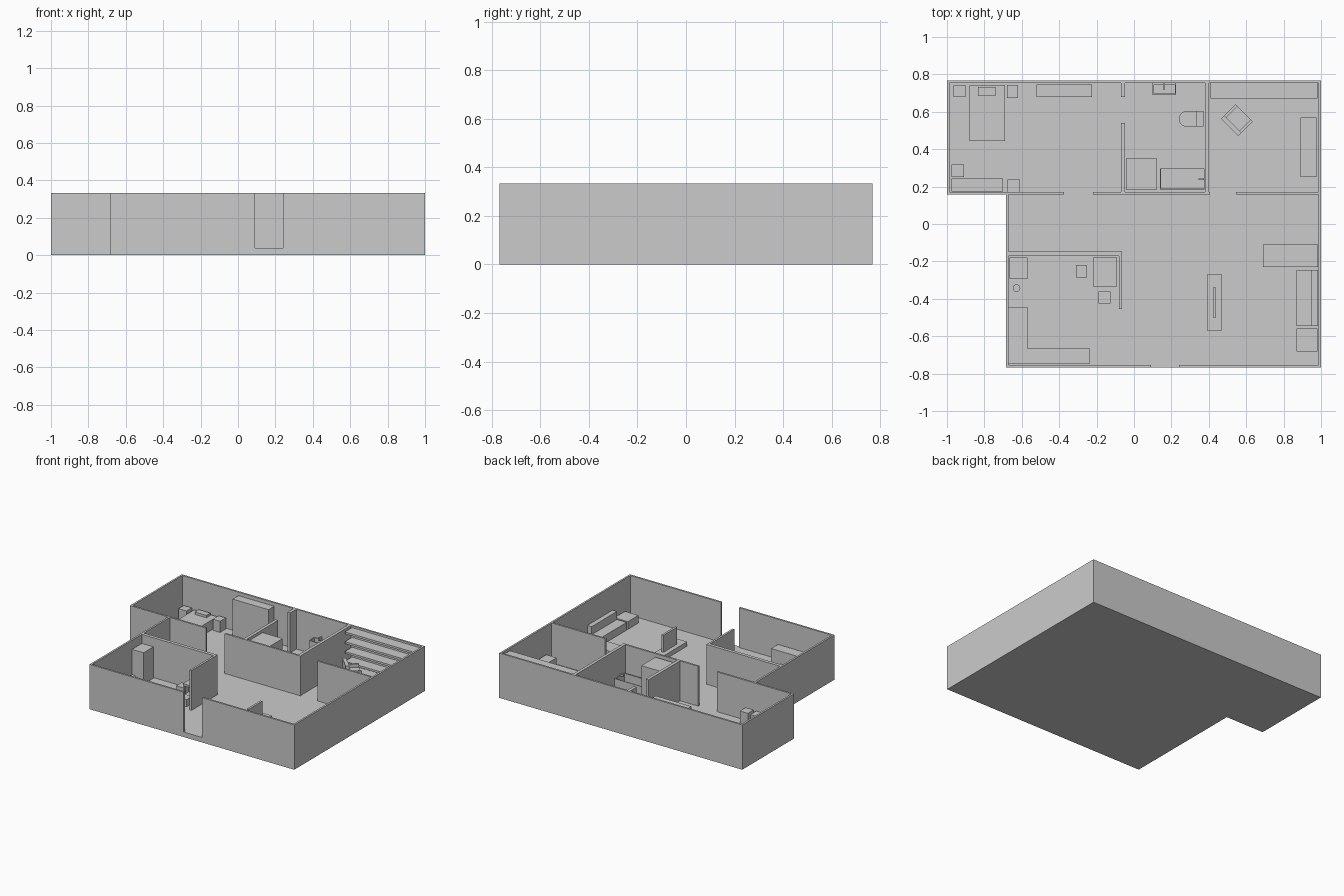
import bpy, bmesh, math
from mathutils import Matrix, Vector

if "Cube" in bpy.data.objects:
    bpy.data.objects.remove(bpy.data.objects["Cube"])

FLOOR, TOP, T = 0.037, 0.333, 0.014


def finish(name, bm):
    bmesh.ops.recalc_face_normals(bm, faces=bm.faces)
    me = bpy.data.meshes.new(name)
    bm.to_mesh(me)
    bm.free()
    ob = bpy.data.objects.new(name, me)
    bpy.context.collection.objects.link(ob)
    return ob


def box(name, x0, x1, y0, y1, z1, z0=FLOOR):
    bm = bmesh.new()
    bmesh.ops.create_cube(bm, size=1)
    for v in bm.verts:
        v.co = Vector(((x0 + x1) / 2 + v.co.x * (x1 - x0),
                       (y0 + y1) / 2 + v.co.y * (y1 - y0),
                       (z0 + z1) / 2 + v.co.z * (z1 - z0)))
    return finish(name, bm)


def prism(name, pts, z0, z1):
    bm = bmesh.new()
    f = bm.faces.new([bm.verts.new((x, y, z0)) for x, y in pts])
    r = bmesh.ops.extrude_face_region(bm, geom=[f], use_keep_orig=True)
    verts = [g for g in r['geom'] if isinstance(g, bmesh.types.BMVert)]
    bmesh.ops.translate(bm, verts=verts, vec=(0, 0, z1 - z0))
    return finish(name, bm)


def basin(name, x0, x1, y0, y1, z1, rim, depth):
    # box with its top inset and pushed down
    ob = box(name, x0, x1, y0, y1, z1)
    bm = bmesh.new()
    bm.from_mesh(ob.data)
    top = max(bm.faces, key=lambda f: f.calc_center_median().z)
    bmesh.ops.inset_region(bm, faces=[top], thickness=rim)
    r = bmesh.ops.extrude_face_region(bm, geom=[top])
    verts = [g for g in r['geom'] if isinstance(g, bmesh.types.BMVert)]
    bmesh.ops.delete(bm, geom=[f for f in bm.faces if f == top], context='FACES_ONLY')
    bmesh.ops.translate(bm, verts=verts, vec=(0, 0, -depth))
    bmesh.ops.recalc_face_normals(bm, faces=bm.faces)
    bm.to_mesh(ob.data)
    bm.free()


def table(name, x0, x1, y0, y1, z1, leg=0.014):
    box(name + "_top", x0, x1, y0, y1, z1, z1 - 0.015)
    for i, x in enumerate((x0, x1 - leg)):
        for j, y in enumerate((y0, y1 - leg)):
            box(f"{name}_leg_{i}{j}", x, x + leg, y, y + leg, z1 - 0.015)


# floor slab
prism("floor", [(-1, .157), (-.685, .157), (-.685, -.767), (1, -.767), (1, .767), (-1, .767)], 0, FLOOR)

# outer walls run down to the ground, inner walls stand on the floor
outer = [("back", -1, 1, .767 - T, .767), ("right", 1 - T, 1, -.767, .767),
         ("left_upper", -1, -1 + T, .157, .767), ("left_lower", -.685, -.685 + T, -.767, .157),
         ("step", -1, -.671, .157, .157 + T),
         ("front_left", -.685, .09, -.767, -.767 + T), ("front_right", .24, 1, -.767, -.767 + T)]
for n, *d in outer:
    box("wall_" + n, *d, TOP, 0)
inner = [("bedroom", -.671, -.375, .157, .171), ("bathroom", -.22, .405, .157, .171),
         ("study", .545, .99, .157, .171), ("study_side", .38, .402, .157, .76),
         ("bath_door_back", -.07, -.047, .68, .76), ("bath_door_front", -.07, -.047, .16, .54),
         ("kitchen_back", -.68, -.065, -.172, -.147), ("kitchen_side", -.08, -.065, -.455, -.15)]
for n, *d in inner:
    box("inner_wall_" + n, *d, TOP)

# solid furniture: x0, x1, y0, y1, top
furniture = [
    ("bed", -.88, -.69, .445, .742, .11),
    ("nightstand_left", -.965, -.9, .68, .742, .12), ("nightstand_right", -.68, -.62, .675, .742, .12),
    ("wardrobe", -.52, -.225, .68, .747, .31),
    ("dresser", -.975, -.70, .175, .243, .13), ("bedroom_stool", -.975, -.91, .25, .317, .09),
    ("bedroom_cabinet", -.675, -.61, .171, .237, .13),
    ("shower", -.042, .123, .185, .35, .315),
    ("study_desk", .89, .975, .25, .57, .13),
    ("bench", .69, .985, -.23, -.11, .09),
    ("sofa_seat", .87, .95, -.545, -.247, .095), ("sofa_back", .95, .985, -.545, -.247, .155),
    ("side_table", .87, .98, -.682, -.558, .095),
    ("media_stand", .39, .47, -.57, -.27, .07),
    ("fridge", -.665, -.57, -.295, -.18, .27),
    ("counter_left", -.67, -.57, -.745, -.445, .15), ("counter_front", -.57, -.235, -.745, -.665, .15),
    ("kitchen_chair_left", -.31, -.25, -.285, -.22, .09), ("kitchen_chair_front", -.19, -.125, -.425, -.36, .09),
]
for f in furniture:
    box(*f)
box("pillow", -.835, -.74, .685, .732, .128, .11)
box("screen", .423, .438, -.50, -.34, .197, .07)
table("kitchen_table", -.22, -.09, -.335, -.18, .15)

# round bin in the kitchen
prism("bin", [(-.628 + .02 * math.cos(a * math.pi / 8), -.343 + .02 * math.sin(a * math.pi / 8))
              for a in range(16)], FLOOR, .1)

# bathroom fittings
basin("sink", .10, .225, .69, .753, .165, .01, .04)
box("sink_tap", .155, .165, .72, .753, .185, .165)
basin("bathtub", .14, .378, .185, .298, .13, .007, .075)
box("bathtub_tap", .345, .375, .235, .243, .145, .13)
arc = [(.28 + .04 * math.cos(a), .562 + .042 * math.sin(a))
       for a in (math.pi / 2 + i * math.pi / 10 for i in range(11))]
prism("toilet_bowl", arc + [(.335, .52), (.335, .604)], FLOOR, .105)
box("toilet_tank", .335, .372, .52, .604, .17)

# study bookshelf: open boards between the walls
for i in range(4):
    z = .1 + i * .073
    box(f"shelf_{i}", .41, .98, .67, .753, z, z - .015)

# armchair turned to the corner of the study
turn = Matrix.Translation((.55, .555, 0)) @ Matrix.Rotation(math.radians(45), 4, 'Z')
for p in [("armchair_seat", -.055, .055, -.065, .065, .11),
          ("armchair_back", -.055, -.03, -.065, .065, .18),
          ("armchair_arm_left", -.03, .055, .05, .065, .135),
          ("armchair_arm_right", -.03, .055, -.065, -.05, .135)]:
    box(*p).matrix_world = turn
